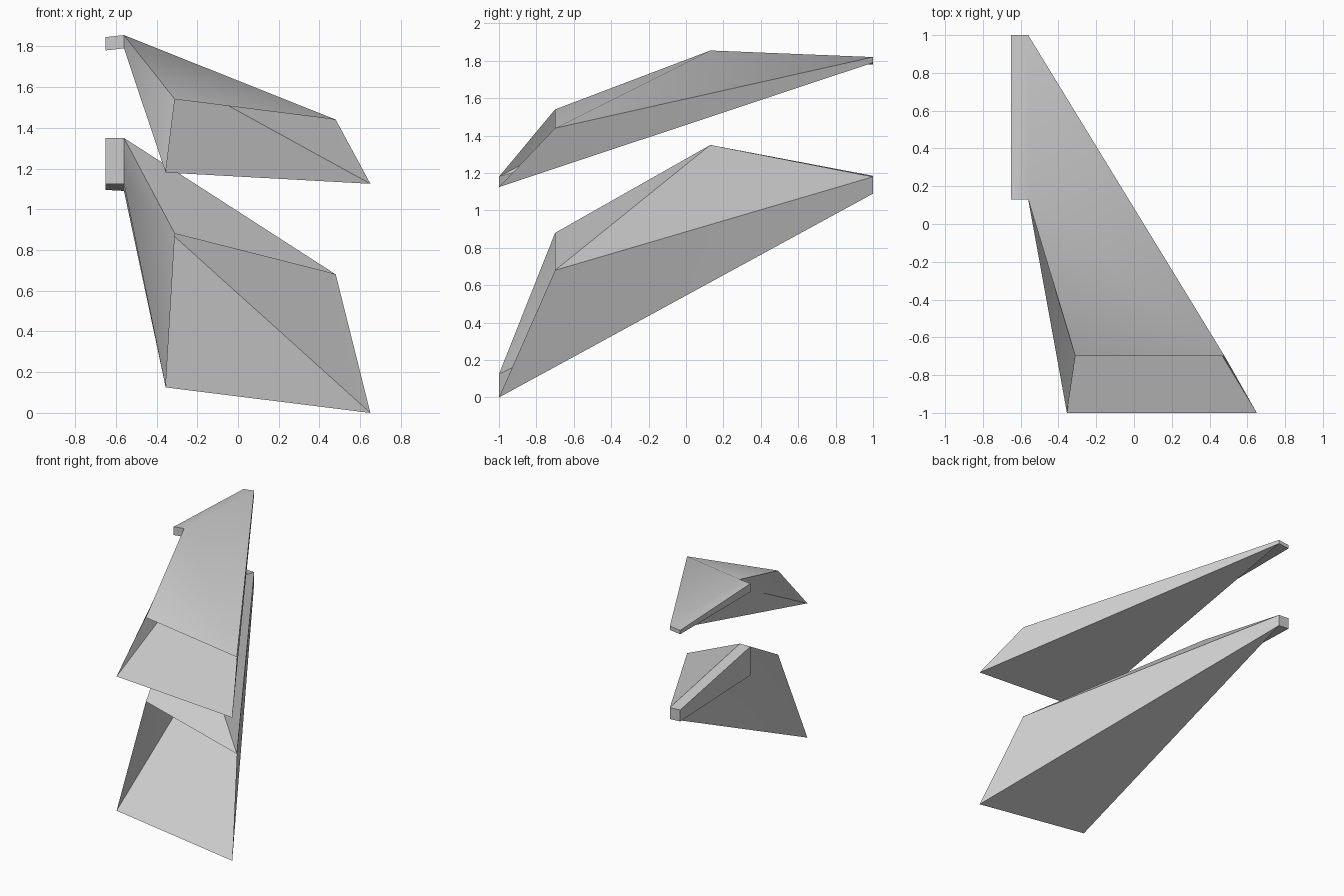
import bpy
import bmesh
from math import radians

cube = bpy.data.objects.get("Cube")
if cube:
    bpy.data.objects.remove(cube, do_unlink=True)

grey = bpy.data.materials.new("light_grey")
grey.use_nodes = True
colour = (0.6, 0.6, 0.6, 1)
grey.diffuse_color = colour
grey.node_tree.nodes["Principled BSDF"].inputs["Base Color"].default_value = colour

# Plan of one fin: corner name -> (x, y); both fins share it
PLAN = {
    "root_front": (-0.56, 0.13), "root_back": (-0.56, 1.0),
    "tab_front": (-0.65, 0.13), "tab_back": (-0.65, 1.0),
    "crest_in": (-0.31, -0.70), "crest_out": (0.48, -0.70),
    "lip_in": (-0.355, -1.0), "lip_out": (0.65, -1.0),
}


def build_fin(name, top, under):
    """Hollow wedge, open at the front lip, with a mounting tab at the root."""
    bm = bmesh.new()
    t = {k: bm.verts.new((*PLAN[k], z)) for k, z in top.items()}
    u = {k: bm.verts.new((*PLAN[k], z)) for k, z in under.items()}
    faces = [
        # upper skin
        (t["root_front"], t["crest_in"], t["crest_out"]),
        (t["root_front"], t["crest_out"], t["root_back"]),
        # inner wall
        (t["crest_in"], t["root_front"], u["root_front"]),
        (t["crest_in"], u["root_front"], u["lip_in"]),
        # outer wall
        (t["crest_out"], u["lip_out"], u["root_back"]),
        (t["crest_out"], u["root_back"], t["root_back"]),
        # folded underside
        (u["lip_in"], u["root_back"], u["lip_out"]),
        (u["lip_in"], u["root_front"], u["root_back"]),
        # mounting tab: top, bottom, side, front, back
        (t["tab_front"], t["root_front"], t["root_back"], t["tab_back"]),
        (u["tab_front"], u["tab_back"], u["root_back"], u["root_front"]),
        (t["tab_front"], t["tab_back"], u["tab_back"], u["tab_front"]),
        (t["tab_front"], u["tab_front"], u["root_front"], t["root_front"]),
        (t["tab_back"], t["root_back"], u["root_back"], u["tab_back"]),
    ]
    for corners in faces:
        bm.faces.new(corners)
    bmesh.ops.recalc_face_normals(bm, faces=bm.faces[:])
    # the skin above the crest must face up
    bm.faces.ensure_lookup_table()
    if bm.faces[0].normal.z < 0:
        bmesh.ops.reverse_faces(bm, faces=bm.faces[:])
    mesh = bpy.data.meshes.new(name)
    bm.to_mesh(mesh)
    bm.free()
    mesh.materials.append(grey)
    fin = bpy.data.objects.new(name, mesh)
    bpy.context.collection.objects.link(fin)
    bpy.ops.object.select_all(action="DESELECT")
    fin.select_set(True)
    bpy.context.view_layer.objects.active = fin
    bpy.ops.object.shade_smooth_by_angle(angle=radians(30))


# Heights of the corners of each fin
build_fin(
    "upper_fin",
    top=dict(root_front=1.855, root_back=1.82, tab_front=1.845, tab_back=1.81,
             crest_in=1.54, crest_out=1.44),
    under=dict(root_front=1.79, root_back=1.79, tab_front=1.78, tab_back=1.78,
               lip_in=1.18, lip_out=1.125),
)
build_fin(
    "lower_fin",
    top=dict(root_front=1.35, root_back=1.18, tab_front=1.35, tab_back=1.185,
             crest_in=0.88, crest_out=0.68),
    under=dict(root_front=1.125, root_back=1.09, tab_front=1.125, tab_back=1.095,
               lip_in=0.125, lip_out=0.0),
)
